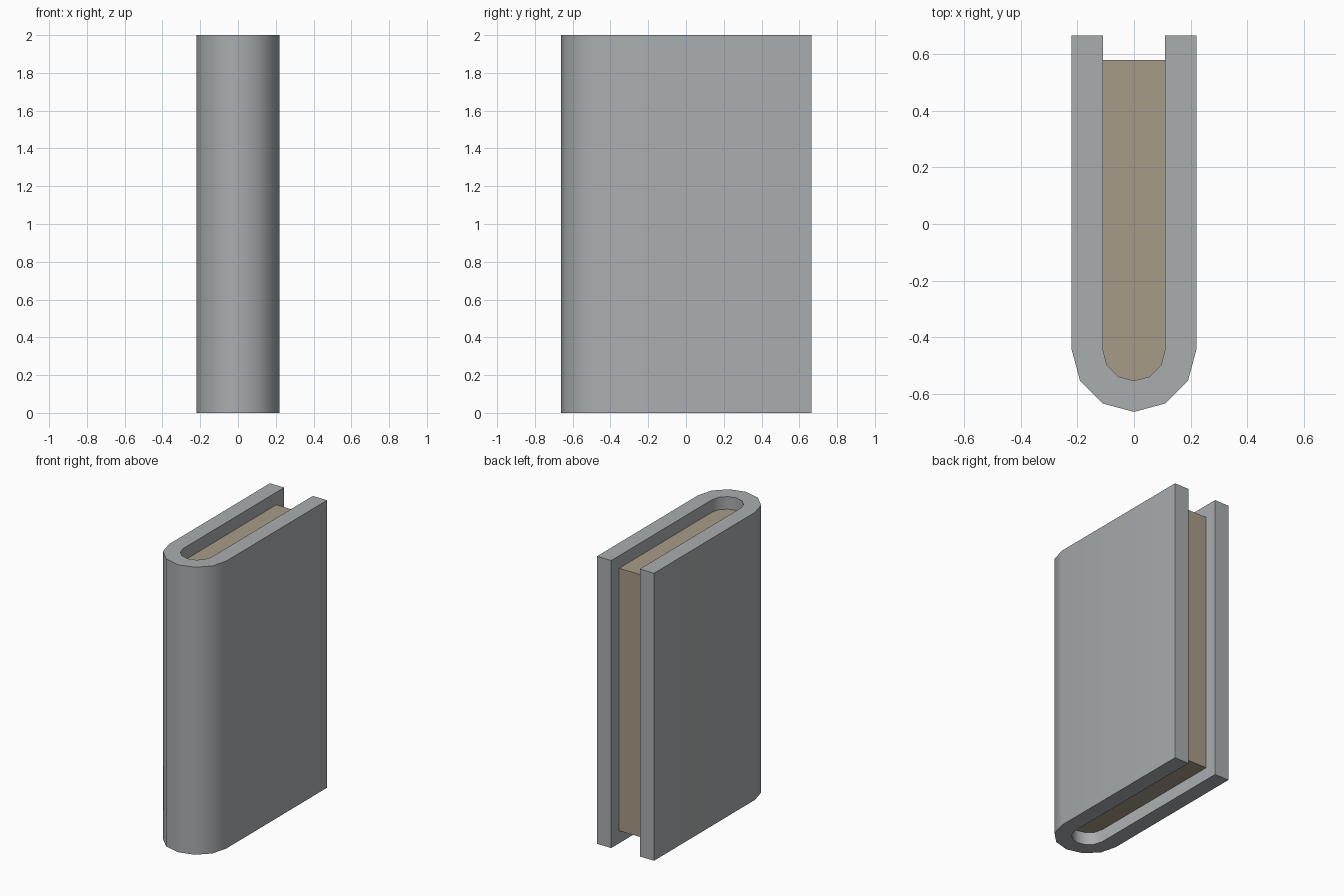
import bpy, bmesh, math

if "Cube" in bpy.data.objects:
    bpy.data.objects.remove(bpy.data.objects["Cube"])

SPINE_Y, BACK_Y, HEIGHT = -0.443, 0.665, 2.0
OUTER, INNER = 0.22, 0.11
PAGE_INSET = 0.087


def material(name, rgb):
    m = bpy.data.materials.new(name)
    m.diffuse_color = (*rgb, 1)
    m.use_nodes = True
    m.node_tree.nodes["Principled BSDF"].inputs["Base Color"].default_value = m.diffuse_color
    return m


def u_profile(radius, end_y):
    """U outline: straight side, rounded spine in 30 degree steps, straight side."""
    arc = [(radius * math.cos(math.radians(a)), SPINE_Y + radius * math.sin(math.radians(a)))
           for a in range(180, 361, 30)]
    return [(-radius, end_y)] + arc + [(radius, end_y)]


def extruded(name, faces_2d, z0, z1, mat):
    """Extrude flat outline faces upward into a smooth-edged solid."""
    bm = bmesh.new()
    for pts in faces_2d:
        bm.faces.new([bm.verts.new((x, y, z0)) for x, y in pts])
    bmesh.ops.remove_doubles(bm, verts=bm.verts[:], dist=1e-5)
    ext = bmesh.ops.extrude_face_region(bm, geom=bm.faces[:], use_keep_orig=True)
    top = [g for g in ext["geom"] if isinstance(g, bmesh.types.BMVert)]
    bmesh.ops.translate(bm, verts=top, vec=(0, 0, z1 - z0))
    bmesh.ops.recalc_face_normals(bm, faces=bm.faces[:])
    mesh = bpy.data.meshes.new(name)
    bm.to_mesh(mesh)
    bm.free()
    mesh.materials.append(mat)
    ob = bpy.data.objects.new(name, mesh)
    bpy.context.collection.objects.link(ob)
    bpy.ops.object.select_all(action='DESELECT')
    ob.select_set(True)
    bpy.context.view_layer.objects.active = ob
    bpy.ops.object.shade_smooth_by_angle(angle=math.radians(40))
    return ob


# Cover: thick U-shaped band with a rounded spine
outer, inner = u_profile(OUTER, BACK_Y), u_profile(INNER, BACK_Y)
band = [(outer[i], outer[i + 1], inner[i + 1], inner[i]) for i in range(len(outer) - 1)]
extruded("book_cover", band, 0, HEIGHT, material("cover grey", (0.40, 0.42, 0.43)))

# Pages: block filling the cover, set back at top, bottom and open edge
extruded("page_block", [u_profile(INNER, BACK_Y - PAGE_INSET)],
         PAGE_INSET, HEIGHT - PAGE_INSET, material("page tan", (0.39, 0.33, 0.24)))
